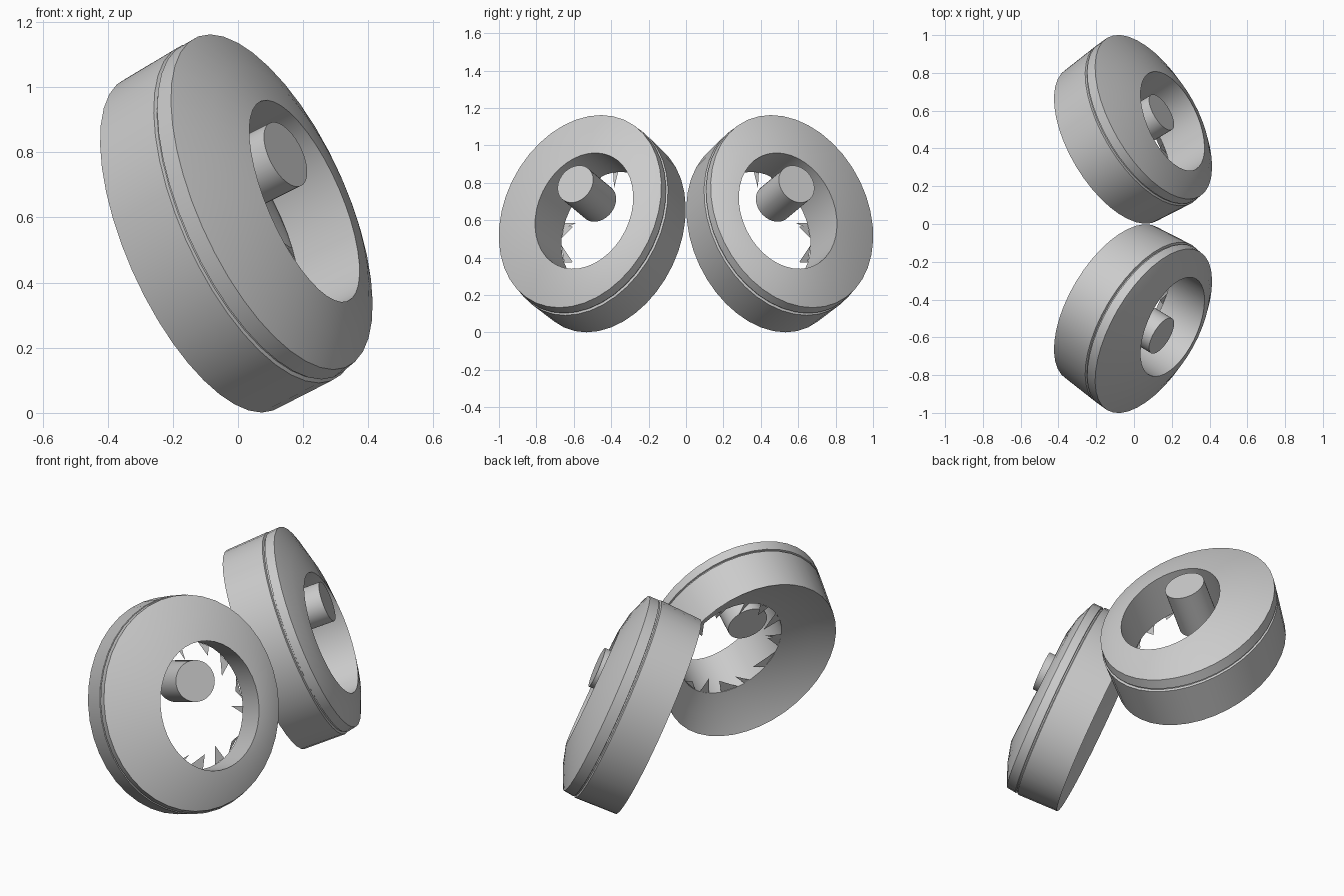
import bpy, bmesh, math, random
from mathutils import Vector

if "Cube" in bpy.data.objects:
    bpy.data.objects.remove(bpy.data.objects["Cube"])

grey = bpy.data.materials.new("plain_grey")
grey.use_nodes = True
colour = (0.6, 0.6, 0.6, 1)
grey.diffuse_color = colour
grey.node_tree.nodes["Principled BSDF"].inputs["Base Color"].default_value = colour

# Tilted frame of one lamp: axis points forward, out and up
ORIGIN = Vector((-0.1, 0.444, 0.524))
AXIS = Vector((1, 0.6, 0.5)).normalized()
ACROSS = Vector((-AXIS.y, AXIS.x, 0)).normalized()
UP = AXIS.cross(ACROSS)
SEGMENTS = 40


def place(t, u, v, side):
    p = ORIGIN + AXIS * t + ACROSS * u + UP * v
    return Vector((p.x, p.y * side, p.z))


def ring_point(ring, k, side, scale=1.0):
    t, a, b, du, dv, tilt = ring
    ang = math.tau * k / SEGMENTS
    c, s = math.cos(ang), math.sin(ang)
    return place(t + tilt * c, du + a * scale * c, dv + b * scale * s, side)


def finish(bm, name, solid=True):
    if solid:
        bmesh.ops.recalc_face_normals(bm, faces=bm.faces)
    mesh = bpy.data.meshes.new(name)
    bm.to_mesh(mesh)
    bm.free()
    mesh.materials.append(grey)
    obj = bpy.data.objects.new(name, mesh)
    bpy.context.collection.objects.link(obj)
    bpy.ops.object.select_all(action='DESELECT')
    obj.select_set(True)
    bpy.context.view_layer.objects.active = obj
    bpy.ops.object.shade_smooth_by_angle(angle=math.radians(25))


def loft(name, rings, side, closed=False, caps=False):
    bm = bmesh.new()
    loops = [[bm.verts.new(ring_point(r, k, side)) for k in range(SEGMENTS)] for r in rings]
    pairs = list(zip(loops, loops[1:]))
    if closed:
        pairs.append((loops[-1], loops[0]))
    for lo, hi in pairs:
        for k in range(SEGMENTS):
            n = (k + 1) % SEGMENTS
            bm.faces.new((lo[k], lo[n], hi[n], hi[k]))
    if caps:
        bm.faces.new(loops[0])
        bm.faces.new(loops[-1])
    finish(bm, name)


# Rings: depth, half width, half height, sideways shift, upward shift, tilt
TUBE_END = (0.085, 0.277, 0.333, -0.077, -0.005, 0)
HOUSING = [
    (-0.028, 0.468, 0.562, -0.013, 0.005, 0),
    (0.20, 0.488, 0.568, -0.007, 0.012, 0),
    (0.205, 0.478, 0.556, -0.006, 0.012, 0),
    (0.212, 0.478, 0.556, -0.006, 0.013, 0),
    (0.214, 0.486, 0.564, -0.004, 0.014, 0),
    (0.267, 0.486, 0.56, 0, 0.02, 0.006),
    (0.312, 0.385, 0.449, -0.035, 0.008, 0.015),
    (0.337, 0.282, 0.337, -0.07, -0.007, 0.025),
    TUBE_END,
    (0.035, 0.39, 0.46, -0.04, 0, 0),
]
BULB = [(t, 0.108, 0.108, 0, 0.135, 0) for t in (0.11, 0.37)]

for side, label in ((1, "back"), (-1, "front")):
    # Housing with domed face, central tube and bowl-shaped rear
    loft(label + "_housing", HOUSING, side, closed=True)
    # Cylinder floating in the tube
    loft(label + "_bulb", BULB, side, caps=True)
    # Jagged splinters around the rear end of the tube
    random.seed(4)
    bm = bmesh.new()
    for k in range(0, SEGMENTS, 3):
        width = random.choice((0.7, 1.4, 2.2))
        reach = random.uniform(0.68, 0.88)
        lean = random.uniform(-0.8, 1.6)
        pts = [ring_point(TUBE_END, k, side),
               ring_point(TUBE_END, k + width, side),
               ring_point(TUBE_END, k + lean, side, reach) + Vector((0.02, 0, 0))]
        bm.faces.new([bm.verts.new(p) for p in pts])
    finish(bm, label + "_splinters", solid=False)
